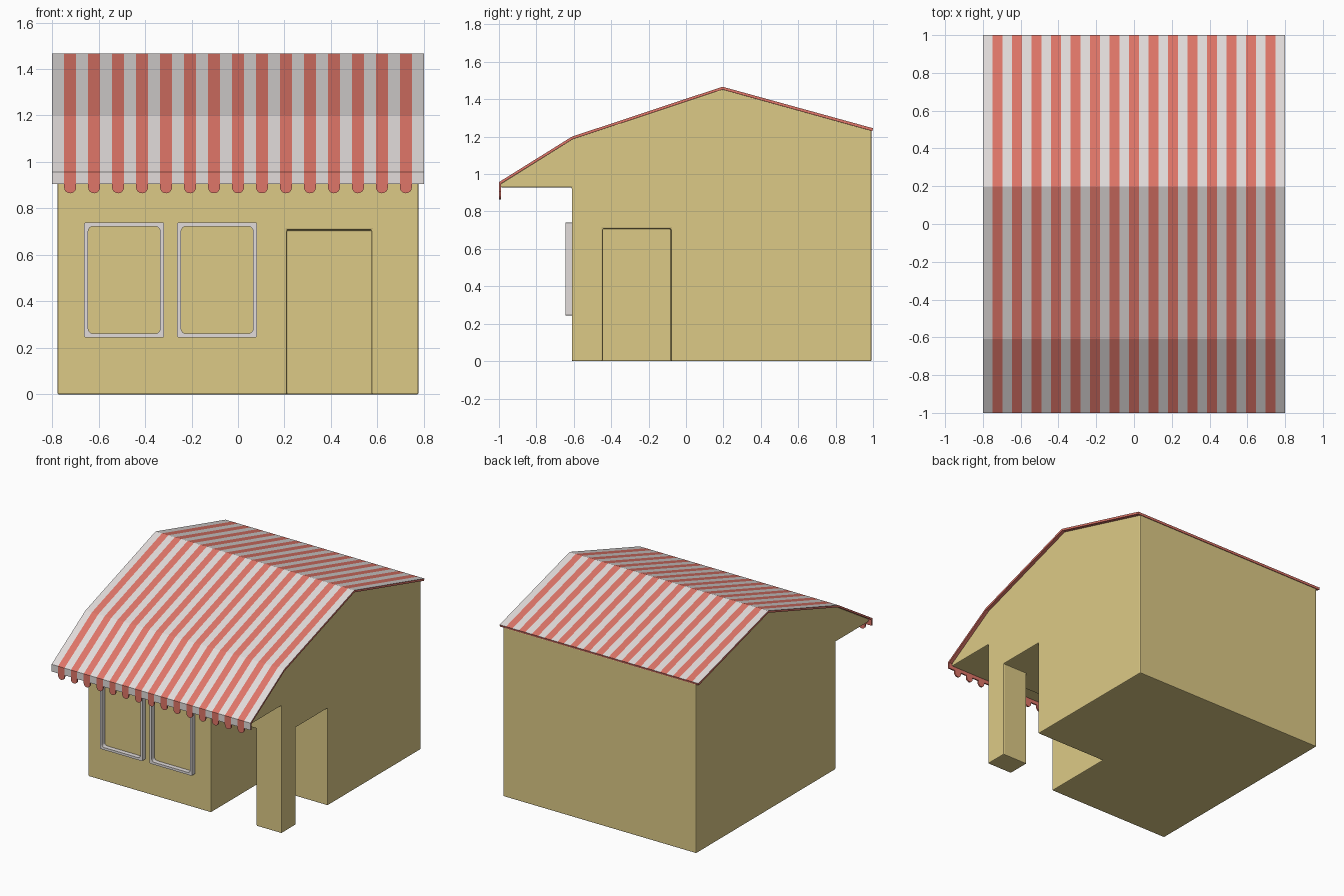
import bpy, bmesh, math
from mathutils import Vector

if "Cube" in bpy.data.objects:
    bpy.data.objects.remove(bpy.data.objects["Cube"])


def material(name, rgb):
    m = bpy.data.materials.new(name)
    m.diffuse_color = (*rgb, 1)
    m.use_nodes = True
    m.node_tree.nodes["Principled BSDF"].inputs["Base Color"].default_value = m.diffuse_color
    return m


YELLOW = material("sand yellow", (0.72, 0.59, 0.24))
WHITE = material("soft white", (0.76, 0.72, 0.71))
RED = material("coral red", (0.74, 0.18, 0.14))


def finish(name, bm, mats):
    bmesh.ops.recalc_face_normals(bm, faces=bm.faces)
    me = bpy.data.meshes.new(name)
    bm.to_mesh(me)
    bm.free()
    ob = bpy.data.objects.new(name, me)
    for m in mats:
        me.materials.append(m)
    bpy.context.collection.objects.link(ob)
    return ob


def prism(name, points, offset, mat):
    """Extrude a flat polygon of 3D points along offset."""
    bm = bmesh.new()
    face = bm.faces.new([bm.verts.new(p) for p in points])
    ext = bmesh.ops.extrude_face_region(bm, geom=[face])
    bmesh.ops.translate(bm, vec=offset,
                        verts=[v for v in ext["geom"] if isinstance(v, bmesh.types.BMVert)])
    return finish(name, bm, [mat])


# House body with the solid wedge under the awning
W = 0.777
profile = [(-0.61, 0), (0.992, 0), (0.992, 1.232), (0.195, 1.453), (-0.607, 1.187),
           (-0.99, 0.948), (-0.99, 0.928), (-0.61, 0.928)]
body = prism("house_body", [(-W, y, z) for y, z in profile], (2 * W, 0, 0), YELLOW)

# Corner porch cut, leaving a square post
plan = [(0.21, -0.08), (0.21, -0.7), (0.575, -0.7), (0.575, -0.445), (0.9, -0.445), (0.9, -0.08)]
cutter = prism("porch_cutter", [(x, y, -0.1) for x, y in plan], (0, 0, 0.807), YELLOW)
cutter.hide_render = True
boolean = body.modifiers.new("porch", 'BOOLEAN')
boolean.operation = 'DIFFERENCE'
boolean.solver = 'EXACT'
boolean.object = cutter
bevel = body.modifiers.new("soft edges", 'BEVEL')
bevel.width = 0.006
bevel.segments = 2
bevel.limit_method = 'ANGLE'
bevel.angle_limit = math.radians(50)
bpy.context.view_layer.objects.active = body
body.select_set(True)
for mod in ("porch", "soft edges"):
    bpy.ops.object.modifier_apply(modifier=mod)
bpy.data.objects.remove(cutter)

# Striped roof sheet: 31 strips, coloured by parity, red underside and rim
N = 31
upper = [(-1, 0.905), (-1, 0.957), (-0.61, 1.2), (0.195, 1.467), (1, 1.245)]
lower = [(-0.99, 0.905), (-0.99, 0.948), (-0.607, 1.186), (0.195, 1.452), (0.996, 1.23)]
ring = upper + lower[::-1]
bm = bmesh.new()
cols = [[bm.verts.new((-0.8 + 1.6 * i / N, y, z)) for y, z in ring] for i in range(N + 1)]
for i in range(N):
    for j in range(len(ring)):
        k = (j + 1) % len(ring)
        f = bm.faces.new((cols[i][j], cols[i][k], cols[i + 1][k], cols[i + 1][j]))
        f.material_index = 0 if (j < 4 and i % 2 == 0) else 1
for col in (cols[0], cols[-1]):
    for j in range(4):
        f = bm.faces.new((col[j], col[j + 1], col[8 - j], col[9 - j]))
        f.material_index = 1
finish("striped_roof", bm, [WHITE, RED])

# Rounded tabs hanging from the red stripes
r = 0.8 / N
for i in range(15):
    cx = (i - 7) * 1.6 * 2 / N
    pts = [(cx - r, -1, 0.905)]
    pts += [(cx - r * math.cos(a), -1, 0.891 - r * math.sin(a))
            for a in (math.pi * s / 10 for s in range(11))]
    pts.append((cx + r, -1, 0.905))
    prism(f"awning_tab_{i + 1}", pts, (0, 0.01, 0), RED)


# Window frames
def rounded(cx, cz, hw, hh, rad):
    pts = []
    for q, (sx, sz) in enumerate([(1, 1), (-1, 1), (-1, -1), (1, -1)]):
        for s in range(5):
            a = math.pi / 2 * (q + s / 4)
            pts.append((cx + sx * (hw - rad) + rad * math.cos(a),
                        cz + sz * (hh - rad) + rad * math.sin(a)))
    return pts


for i, cx in enumerate((-0.49, -0.09)):
    cz = 0.492
    outer = rounded(cx, cz, 0.172, 0.248, 0.008)
    inner = rounded(cx, cz, 0.155, 0.231, 0.022)
    bm = bmesh.new()
    loops = [[bm.verts.new((x, y, z)) for x, z in pts]
             for pts, y in ((outer, -0.643), (inner, -0.643), (inner, -0.605), (outer, -0.605))]
    n = len(outer)
    for a in range(4):
        A, B = loops[a], loops[(a + 1) % 4]
        for j in range(n):
            k = (j + 1) % n
            bm.faces.new((A[j], A[k], B[k], B[j]))
    finish(f"window_frame_{i + 1}", bm, [WHITE])
